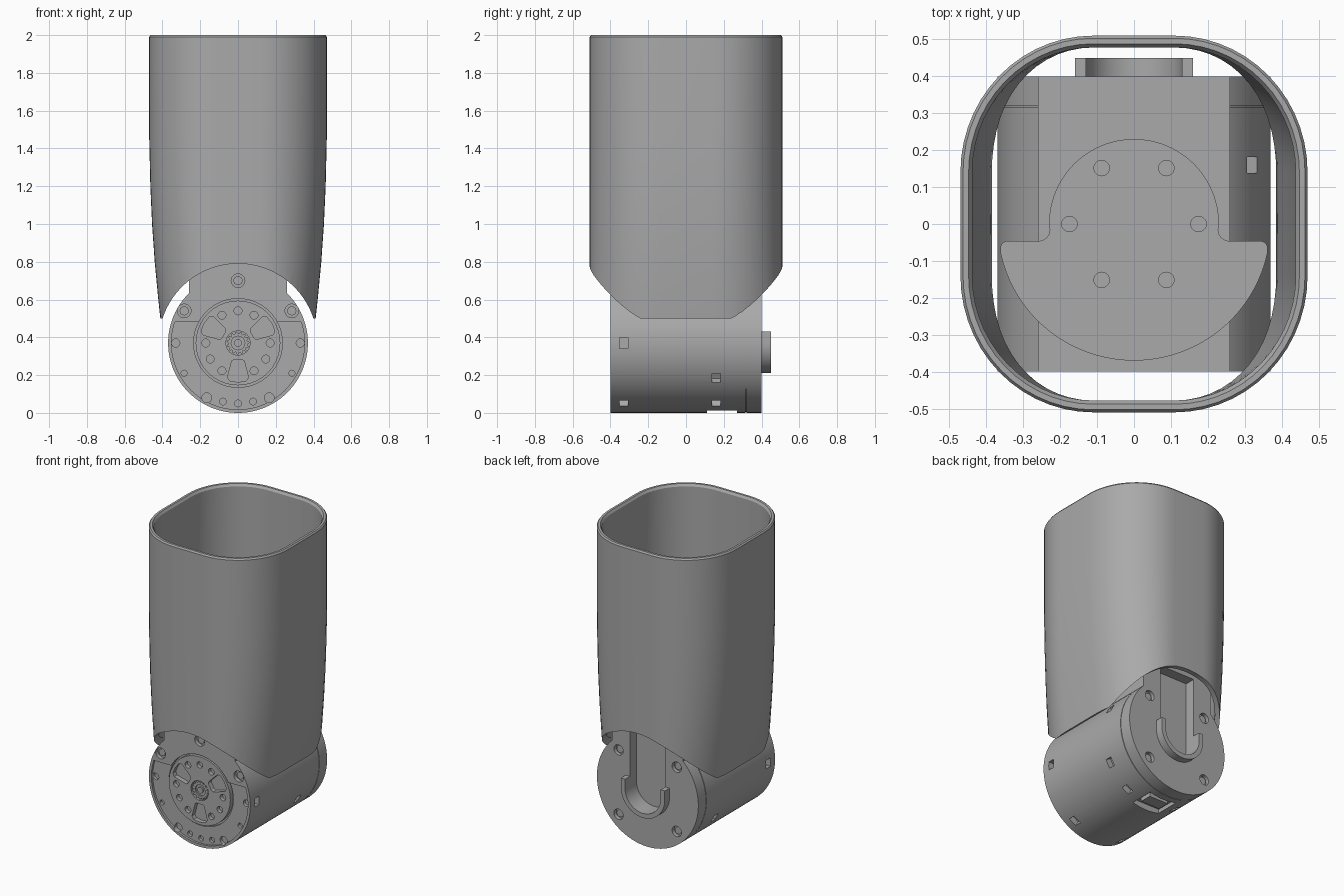
import bpy, bmesh
from math import sin, cos, pi, radians, asin

cube = bpy.data.objects.get("Cube")
if cube:
    bpy.data.objects.remove(cube, do_unlink=True)

grey = bpy.data.materials.new("plain grey")
grey.use_nodes = True
GREY = (0.4, 0.4, 0.4, 1)
grey.diffuse_color = GREY
grey.node_tree.nodes["Principled BSDF"].inputs["Base Color"].default_value = GREY

AXIS = 0.37      # height of the motor axis
RAD = 0.37       # motor radius


def arc(r, a0, a1, n=32, cx=0, cy=AXIS):
    return [(cx + r * cos(radians(a0 + (a1 - a0) * i / n)),
             cy + r * sin(radians(a0 + (a1 - a0) * i / n))) for i in range(n + 1)]


def circle(r, cx=0, cy=AXIS, n=64):
    return arc(r, 0, 360, n, cx, cy)[:-1]


def box(x0, x1, y0, y1):
    return [(x0, y0), (x1, y0), (x1, y1), (x0, y1)]


def polar(r, deg):
    return r * cos(radians(deg)), AXIS + r * sin(radians(deg))


def mesh_from(name, prisms, axis="y"):
    """Each prism is (profile, start, end), extruded along the axis."""
    bm = bmesh.new()
    for pts, a, b in prisms:
        place = (lambda p, t: (p[0], t, p[1])) if axis == "y" else (lambda p, t: (p[0], p[1], t))
        lo = [bm.verts.new(place(p, a)) for p in pts]
        hi = [bm.verts.new(place(p, b)) for p in pts]
        bm.faces.new(lo)
        bm.faces.new(hi)
        for i in range(len(pts)):
            j = (i + 1) % len(pts)
            bm.faces.new((lo[i], lo[j], hi[j], hi[i]))
    return finish(bm, name)


def finish(bm, name):
    bmesh.ops.recalc_face_normals(bm, faces=bm.faces)
    me = bpy.data.meshes.new(name)
    bm.to_mesh(me)
    bm.free()
    me.materials.append(grey)
    ob = bpy.data.objects.new(name, me)
    bpy.context.collection.objects.link(ob)
    return ob


def cut(ob, prisms, axis="y"):
    for prism in prisms:
        cutter = mesh_from("cutter", [prism], axis)
        mod = ob.modifiers.new("cut", "BOOLEAN")
        mod.operation, mod.solver, mod.object = "DIFFERENCE", "EXACT", cutter
        bpy.context.view_layer.update()
        result = bpy.data.meshes.new_from_object(
            ob.evaluated_get(bpy.context.evaluated_depsgraph_get()))
        ob.modifiers.clear()
        ob.data = result
        bpy.data.objects.remove(cutter, do_unlink=True)


# Sleeve: rounded section, narrowing in x towards the bottom
def section(hx, hy, cx=0.11, cy=0.14, n=14):
    pts = []
    for q in range(4):
        sx, sy = (1, -1, -1, 1)[q], (1, 1, -1, -1)[q]
        for i in range(n + 1):
            a = (q + i / n) * pi / 2
            pts.append((sx * cx + (hx - cx) * cos(a), sy * cy + (hy - cy) * sin(a)))
    return pts


levels = [(0.4, 0.40), (0.6, 0.422), (0.8, 0.441), (1.0, 0.455), (1.2, 0.464),
          (1.45, 0.47), (1.99, 0.47)]
rings = [(z, hx, 0.51) for z, hx in levels] + [(2.0, 0.463, 0.503)]
rings += [(2.0, 0.448, 0.488), (1.985, 0.438, 0.478)]
rings += [(z, hx - 0.03, 0.478) for z, hx in reversed(levels[:-1])]
bm = bmesh.new()
loops = [[bm.verts.new((x, y, z)) for x, y in section(hx, hy)] for z, hx, hy in rings]
for k, ring in enumerate(loops):
    nxt = loops[(k + 1) % len(loops)]
    for i in range(len(ring)):
        j = (i + 1) % len(ring)
        bm.faces.new((ring[i], ring[j], nxt[j], nxt[i]))
sleeve = finish(bm, "sleeve")
arch = 0.42
tip = asin((0.5 - AXIS) / arch) * 180 / pi
cut(sleeve, [([(1, 0), (1, 0.5)] + arc(arch, tip, 180 - tip, 48) + [(-1, 0.5), (-1, 0)], -1, 1)])

# Motor housing, rear cap and mounting block
body = mesh_from("motor_body", [(circle(RAD, n=96), -0.4, 0.316)])
seam = mesh_from("seam_ring", [(circle(RAD - 0.006, n=96), 0.31, 0.326)])
cap = mesh_from("rear_cap", [(circle(RAD, n=96), 0.32, 0.4)])
block = mesh_from("mounting_block", [(box(-0.26, 0.26, 0.62, 0.87), -0.4, 0.4)])

# Recess in the lower front, leaving a thin rim, and a well for the output disc
half = asin((0.48 - AXIS) / 0.352) * 180 / pi
cut(body, [(arc(0.352, half, -180 - half, 64), -0.5, -0.385),
           (circle(0.235), -0.5, -0.37)])

# Front holes
ears = [(0, 0.70), (0.285, 0.54), (-0.285, 0.54)]
small = [(0, 0.05, 0.018)]
for s in (-1, 1):
    small += [(s * 0.33, AXIS, 0.022), (s * 0.285, 0.21, 0.016),
              (s * 0.165, 0.08, 0.026), (s * 0.08, 0.06, 0.018)]
cut(body, [(circle(r, x, z, 16), -0.5, -0.365) for x, z, r in small])
ear_cuts = [(circle(0.036, x, z, 24), -0.5, -0.375) for x, z in ears]
cut(body, ear_cuts)
cut(block, ear_cuts[:1])


# Side slots and bottom port
def slot(deg, y):
    a = radians(deg)
    pts = [(r * cos(a) - t * sin(a), AXIS + r * sin(a) + t * cos(a))
           for r, t in ((0.33, -0.028), (0.42, -0.028), (0.42, 0.028), (0.33, 0.028))]
    return (pts, y - 0.022, y + 0.022)


slots = [slot(30, 0.16)]
for front, back in ((0, -30), (-60, -60), (180, 210), (240, 240)):
    slots += [slot(front, -0.33), slot(back, 0.16)]
cut(body, slots + [(box(-0.1, 0.1, -0.1, 0.04), 0.11, 0.27)])
port = mesh_from("port_insert", [(box(-0.07, 0.07, 0.015, 0.05), 0.15, 0.23)])

# Rear cable channel and screw holes
channel = arc(0.13, 180, 360) + [(0.13, 0.82), (-0.13, 0.82)]
cut(cap, [(channel, 0.33, 0.5)])
cut(block, [(channel, 0.33, 0.5)])
rear = [polar(0.3, d) for d in (45, 135, 225, 315)]
cut(cap, [(circle(0.034, x, z, 24), 0.375, 0.5) for x, z in rear])
lip = [(0.16, 0.43)] + arc(0.16, 0, -180) + [(-0.16, 0.43), (-0.13, 0.43)] \
    + arc(0.13, 180, 360) + [(0.13, 0.43)]
cable_lip = mesh_from("cable_lip", [(lip, 0.39, 0.45)])

# Screw heads sitting in the holes
screws = mesh_from("screw_heads",
                   [(circle(0.024, x, z, 16), -0.385, -0.36) for x, z in ears]
                   + [(circle(0.024, x, z, 16), 0.36, 0.385) for x, z in rear])

# Output disc with bolt holes, three pockets and a toothed hub
disc = mesh_from("output_disc", [(circle(0.224), -0.4, -0.36)])
holes = [(circle(0.021, *polar(0.17, d), 20), -0.5, -0.375)
         for d in range(0, 360, 30) if d % 120 != 30]
pockets = []
for d in (30, 150, 270):
    pts = [polar(0.09, d - 14), polar(0.1, d - 19), polar(0.19, d - 17), polar(0.205, d - 12),
           polar(0.207, d), polar(0.205, d + 12), polar(0.19, d + 17), polar(0.1, d + 19),
           polar(0.09, d + 14)]
    pockets.append((pts, -0.5, -0.365))
cut(disc, holes + pockets + [(circle(0.064, n=32), -0.5, -0.38)])
teeth = [polar(0.06 if i % 4 < 2 else 0.05, i * 6) for i in range(60)]
hub = mesh_from("toothed_hub", [(teeth, -0.395, -0.37)])
cut(hub, [(circle(0.036, n=24), -0.5, -0.385)])
pin = mesh_from("hub_pin", [(circle(0.02, n=16), -0.395, -0.37)])

# Top plate: a round boss joined to a half disc, with six bolt holes
right = arc(0.37, -90, -12, 24, 0, 0) + arc(0.02, 0, 90, 6, 0.342, -0.066) \
    + arc(0.03, 270, 180, 6, 0.258, -0.016) + arc(0.23, 0, 90, 24, 0, 0)
plate = right + [(-x, y) for x, y in reversed(right[1:-1])]
top = mesh_from("top_plate", [(plate, 0.86, 0.9)], "z")
cut(top, [(circle(0.021, 0.175 * cos(d * pi / 3), 0.175 * sin(d * pi / 3), 20), 0.88, 1)
          for d in range(6)], "z")

# Smooth shading with sharp edges
for ob in (sleeve, body, seam, cap, block, port, cable_lip, screws, disc, hub, pin, top):
    bpy.ops.object.select_all(action="DESELECT")
    ob.select_set(True)
    bpy.context.view_layer.objects.active = ob
    bpy.ops.object.shade_smooth_by_angle(angle=radians(30))
